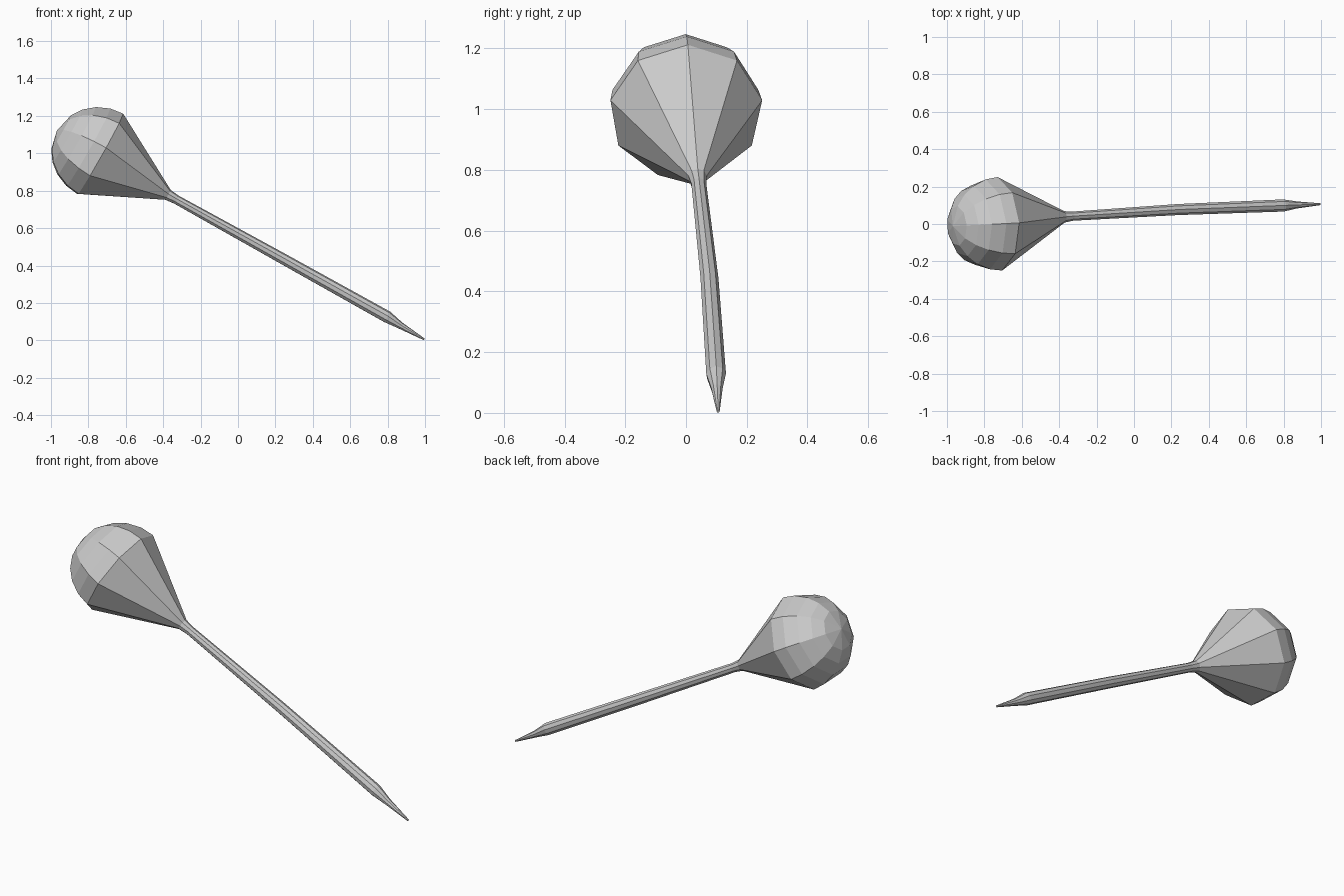
import bpy, bmesh, math
from mathutils import Vector

if "Cube" in bpy.data.objects:
    bpy.data.objects.remove(bpy.data.objects["Cube"])

SIDES = 9
AXIS = Vector((1.734, 0.085, -0.983)).normalized()
UP = (Vector((0, 0, 1)) - AXIS * AXIS.z).normalized()
SIDE = UP.cross(AXIS)


def lathe(name, stations, apex=None):
    """Skin nine-sided rings (centre, radius) along the leaning axis."""
    bm = bmesh.new()
    rings = []
    for c, r in stations:
        ring = []
        for i in range(SIDES):
            a = 2 * math.pi * i / SIDES
            ring.append(bm.verts.new(Vector(c) + r * (math.cos(a) * UP + math.sin(a) * SIDE)))
        rings.append(ring)
    for p, q in zip(rings, rings[1:]):
        for i in range(SIDES):
            j = (i + 1) % SIDES
            bm.faces.new((p[i], p[j], q[j], q[i]))
    if apex is not None:
        tip = bm.verts.new(apex)
        for i in range(SIDES):
            bm.faces.new((tip, rings[0][(i + 1) % SIDES], rings[0][i]))
    else:
        bm.faces.new(rings[0])
    bm.faces.new(rings[-1])
    bmesh.ops.recalc_face_normals(bm, faces=bm.faces)
    me = bpy.data.meshes.new(name)
    bm.to_mesh(me)
    bm.free()
    ob = bpy.data.objects.new(name, me)
    bpy.context.collection.objects.link(ob)
    return ob


# Bulbous head: faceted dome, then a cone down to the neck
centre = Vector((-0.739, 0.0, 0.991))
R, DEPTH = 0.254, 0.264
neck = Vector((-0.375, 0.038, 0.777))
dome = []
for deg in (65, 49, 33, 16, 0):
    t = math.radians(deg)
    dome.append((centre - AXIS * DEPTH * math.sin(t), R * math.cos(t)))
lathe("head", dome + [(neck, 0.031)], apex=centre - AXIS * DEPTH)

# Slender shaft, slightly bowed, swelling before the pointed tip
lathe("shaft", [
    (neck, 0.031),
    ((-0.33, 0.042, 0.752), 0.025),
    ((0.23, 0.077, 0.441), 0.030),
    ((0.797, 0.099, 0.125), 0.033),
    ((0.87, 0.102, 0.078), 0.019),
    ((0.996, 0.106, 0.005), 0.005),
])
